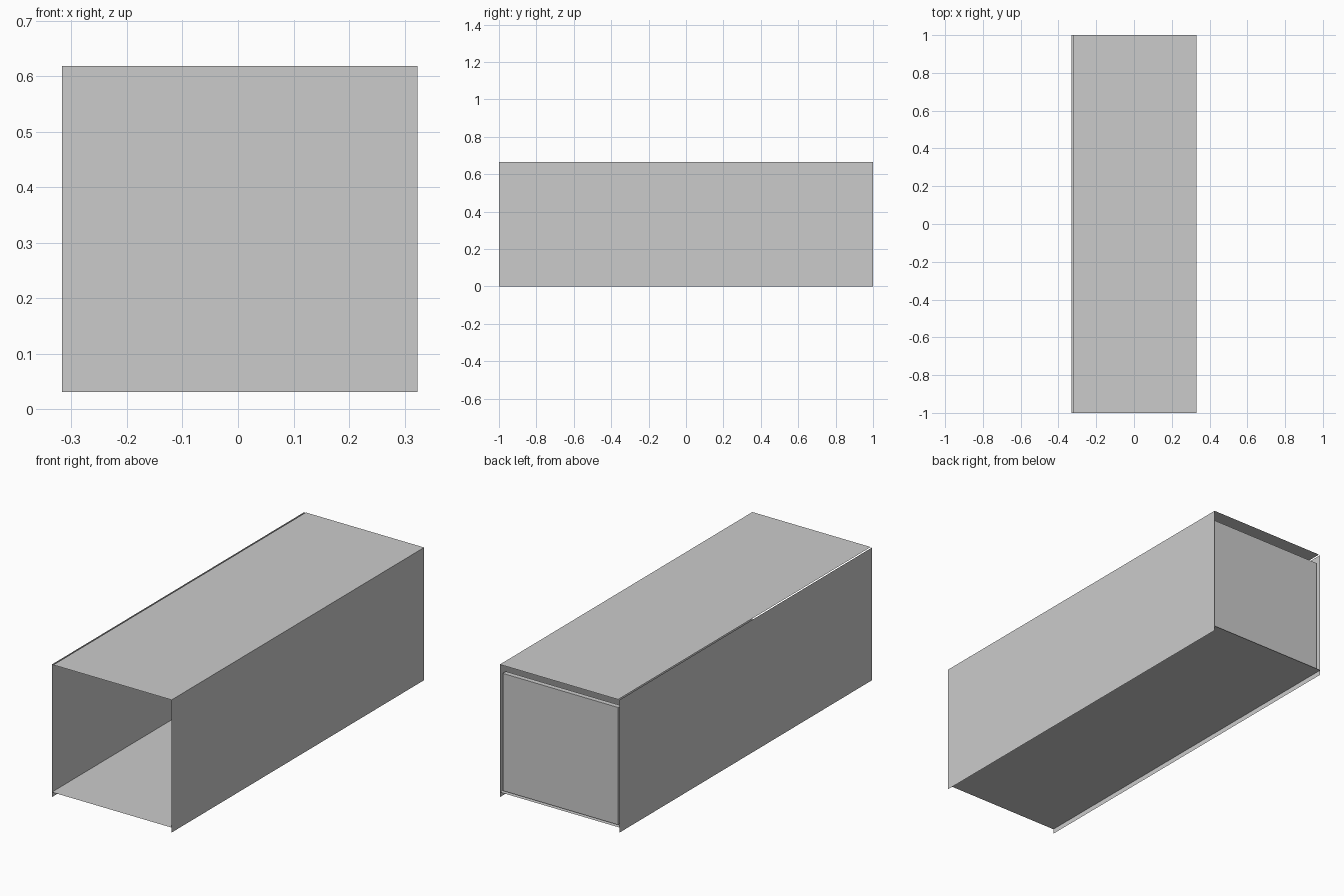
import bpy, bmesh
from mathutils import Vector

if "Cube" in bpy.data.objects:
    bpy.data.objects.remove(bpy.data.objects["Cube"])

W, H = 0.332, 0.665      # half width and wall height
FLOOR = 0.025            # floor level above the wall feet


def build(name, lo, hi):
    """Axis-aligned box between two corners; a flat sheet if one size is zero."""
    lo, hi = Vector(lo), Vector(hi)
    size, mid = hi - lo, (lo + hi) / 2
    bm = bmesh.new()
    flat = [i for i in range(3) if size[i] == 0]
    if flat:
        a, b = [i for i in range(3) if i != flat[0]]
        verts = []
        for s, t in ((-1, -1), (1, -1), (1, 1), (-1, 1)):
            p = mid.copy()
            p[a] += s * size[a] / 2
            p[b] += t * size[b] / 2
            verts.append(bm.verts.new(p))
        face = bm.faces.new(verts)
        face.normal_update()
        # turn the sheet to face away from the middle of the tunnel
        if face.normal.dot(mid - Vector((0, 0, H / 2))) < 0:
            face.normal_flip()
    else:
        bmesh.ops.create_cube(bm, size=1)
        bmesh.ops.scale(bm, vec=size, verts=bm.verts)
        bmesh.ops.translate(bm, vec=mid, verts=bm.verts)
    mesh = bpy.data.meshes.new(name)
    bm.to_mesh(mesh)
    bm.free()
    obj = bpy.data.objects.new(name, mesh)
    bpy.context.collection.objects.link(obj)
    return obj


# Side walls, sheets reaching the ground
for side, x in (("left", -W), ("right", W)):
    build(side + "_wall", (x, -1, 0), (x, 1, H))

# Floor sheet, and roof sheet with a thin gap along the left wall
build("floor", (-W, -1, FLOOR), (W, 1, FLOOR))
build("roof", (-W + 0.008, -1, H), (W, 1, H))

# Loose end panel closing the back
build("back_panel", (-0.317, 0.965, 0.031), (0.323, 0.99, 0.619))
